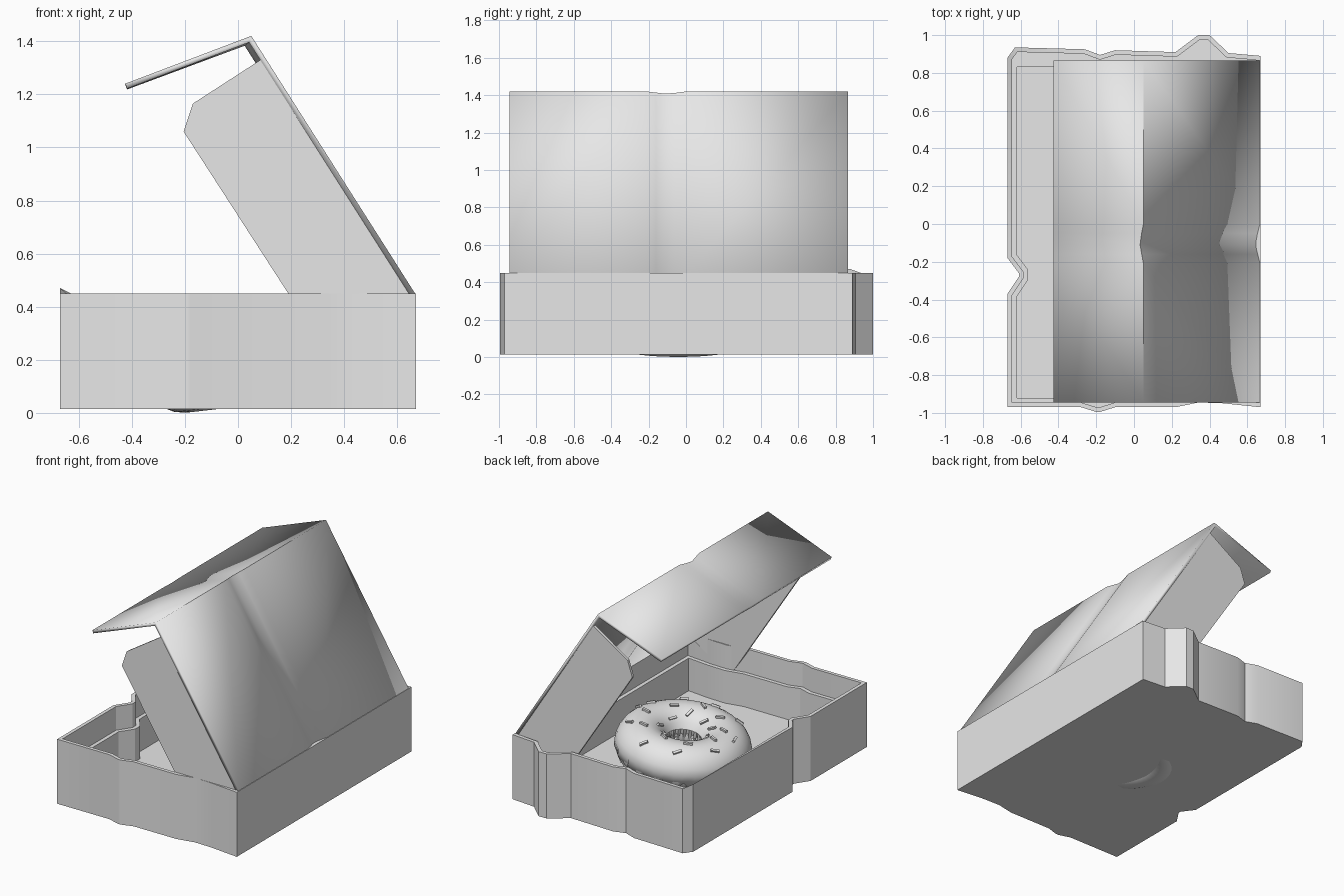
import bpy, bmesh, math, random
from mathutils import Matrix, Vector

cube = bpy.data.objects.get("Cube")
if cube:
    bpy.data.objects.remove(cube, do_unlink=True)

GREY = (0.8, 0.8, 0.8, 1.0)
card = bpy.data.materials.new("plain_grey")
card.use_nodes = True
card.diffuse_color = GREY
card.node_tree.nodes["Principled BSDF"].inputs["Base Color"].default_value = GREY


def finish(name, bm, smooth=30, recalc=True):
    if recalc:
        bmesh.ops.recalc_face_normals(bm, faces=bm.faces)
    mesh = bpy.data.meshes.new(name)
    bm.to_mesh(mesh)
    bm.free()
    mesh.materials.append(card)
    obj = bpy.data.objects.new(name, mesh)
    bpy.context.collection.objects.link(obj)
    if smooth:
        bpy.ops.object.select_all(action='DESELECT')
        obj.select_set(True)
        bpy.context.view_layer.objects.active = obj
        bpy.ops.object.shade_smooth_by_angle(angle=math.radians(smooth))
    return obj


def solidify(obj, thickness):
    mod = obj.modifiers.new("thickness", 'SOLIDIFY')
    mod.thickness = thickness
    mod.offset = -1
    mod.use_even_offset = True


def inset(points, dist):
    """Offset a counter-clockwise outline inwards with mitred corners."""
    result = []
    for i, p in enumerate(points):
        a = (p - points[i - 1]).normalized()
        b = (points[(i + 1) % len(points)] - p).normalized()
        n1, n2 = Vector((-a.y, a.x)), Vector((-b.y, b.x))
        result.append(p + (n1 + n2) * dist / (1 + n1.dot(n2)))
    return result


def bridge(bm, lower, upper):
    n = len(lower)
    for i in range(n):
        k = (i + 1) % n
        bm.faces.new((lower[i], lower[k], upper[k], upper[i]))


# Dented tray: outer wall, rim, inner ledge and floor
front = [(-.67, -.97), (-.28, -.97), (-.2, -.995), (-.18, -.995), (-.1, -.97),
         (.22, -.97), (.34, -.945), (.46, -.948), (.67, -.97)]
back = [(.67, .89), (.5, .905), (.4, 1), (.34, 1), (.22, .91), (-.1, .92),
        (-.18, .895), (-.26, .925), (-.63, .935), (-.67, .88)]
notch = [(-.67, -.18), (-.61, -.26), (-.61, -.28), (-.67, -.37)]
outline = [Vector(p) for p in front + back + notch]
rim = inset(outline, .024)
liner = [Vector((p.x, min(p.y, .83))) for p in inset(outline, .05)]
FLOOR, LEDGE, TOP = .07, .29, .45

bm = bmesh.new()
rings = []
for points, z in ((outline, .015), (outline, TOP), (rim, TOP), (rim, LEDGE),
                  (liner, LEDGE), (liner, FLOOR)):
    rings.append([bm.verts.new((p.x, p.y, z)) for p in points])
corner = len(front) + len(back) - 1
rings[1][corner].co.z += .02          # bent-up back corner
for lower, upper in zip(rings, rings[1:]):
    bridge(bm, lower, upper)
bm.faces.new(rings[0])
bm.faces.new(rings[-1])
finish("tray", bm)

# Lid: hinged panel and front flap with a crease across both
Y_FRONT, Y_BACK = -.945, .865
hinge, fold, tip = Vector((.67, 0, .445)), Vector((.05, 0, 1.42)), Vector((-.425, 0, 1.24))
crease = [(Y_FRONT, 0), (-.21, 0), (-.16, .5), (-.11, 1), (-.05, .55), (0, 0), (Y_BACK, 0)]
push = [Vector((-.024, 0, 0)), Vector((-.018, 0, -.012)), Vector((0, 0, -.003))]
bm = bmesh.new()
rows = []
for point, shift in zip((hinge, fold, tip), push):
    rows.append([bm.verts.new(point + shift * d + Vector((0, y, 0))) for y, d in crease])
for r0, r1 in zip(rows, rows[1:]):
    for j in range(len(crease) - 1):
        bm.faces.new((r0[j], r0[j + 1], r1[j + 1], r1[j]))
solidify(finish("lid_panel_and_flap", bm, recalc=False), .02)

# Lid side panels
side = [(.65, .45), (.325, .24), (-.205, 1.06), (-.17, 1.165), (.085, 1.33)]
for name, y in (("lid_side_front", Y_FRONT), ("lid_side_back", Y_BACK - .018)):
    bm = bmesh.new()
    near, far = ([bm.verts.new((x, y + t, z)) for x, z in side] for t in (0, .018))
    bridge(bm, near, far)
    bm.faces.new(near)
    bm.faces.new(far)
    finish(name, bm, smooth=0)

# Doughnut, leaning slightly to one side
MAJOR, MINOR = .26, .15
pose = Matrix.Translation((.05, -.04, .18)) @ Matrix.Rotation(-.115, 4, 'Y')


def on_ring(theta, phi, r):
    rad = MAJOR + r * math.cos(phi)
    return Vector((rad * math.cos(theta), rad * math.sin(theta), r * math.sin(phi)))


def ring_mesh(segments, phis_for, r, closed):
    bm = bmesh.new()
    loops = []
    for i in range(segments):
        theta = math.tau * i / segments
        loops.append([bm.verts.new(pose @ on_ring(theta, p, r)) for p in phis_for(i)])
    n = len(loops[0])
    for i in range(segments):
        a, b = loops[i], loops[(i + 1) % segments]
        for j in range(n if closed else n - 1):
            k = (j + 1) % n
            bm.faces.new((a[j], b[j], b[k], a[k]))
    return bm


def full_circle(i):
    return [math.tau * j / 20 for j in range(20)]


def icing_arc(i):
    drop = math.radians(36) if i % 2 else 0     # zigzag drips
    start, end = math.radians(-8) - drop, math.radians(188) + drop
    inner = [math.radians(a) for a in range(8, 173, 15)]
    return [start] + inner + [end]


finish("doughnut", ring_mesh(40, full_circle, MINOR, True), smooth=50)
solidify(finish("icing", ring_mesh(40, icing_arc, MINOR + .014, False),
                smooth=40, recalc=False), .012)

# Sprinkles scattered over the icing
random.seed(4)
bm = bmesh.new()
COUNT = 28
for i in range(COUNT):
    theta = math.tau * (i + random.uniform(-.3, .3)) / COUNT
    phi = math.radians((60, 95, 125)[i % 3] + random.uniform(-8, 8))
    spot = on_ring(theta, phi, MINOR + .018)
    normal = spot - on_ring(theta, phi, 0)
    turn = normal.to_track_quat('Z', 'Y').to_matrix().to_4x4()
    spin = Matrix.Rotation(random.uniform(0, math.pi), 4, 'Z')
    size = Matrix.Diagonal((.055, .015, .016, 1))
    bmesh.ops.create_cube(bm, size=1, matrix=pose @ Matrix.Translation(spot) @ turn @ spin @ size)
finish("sprinkles", bm, smooth=0)
